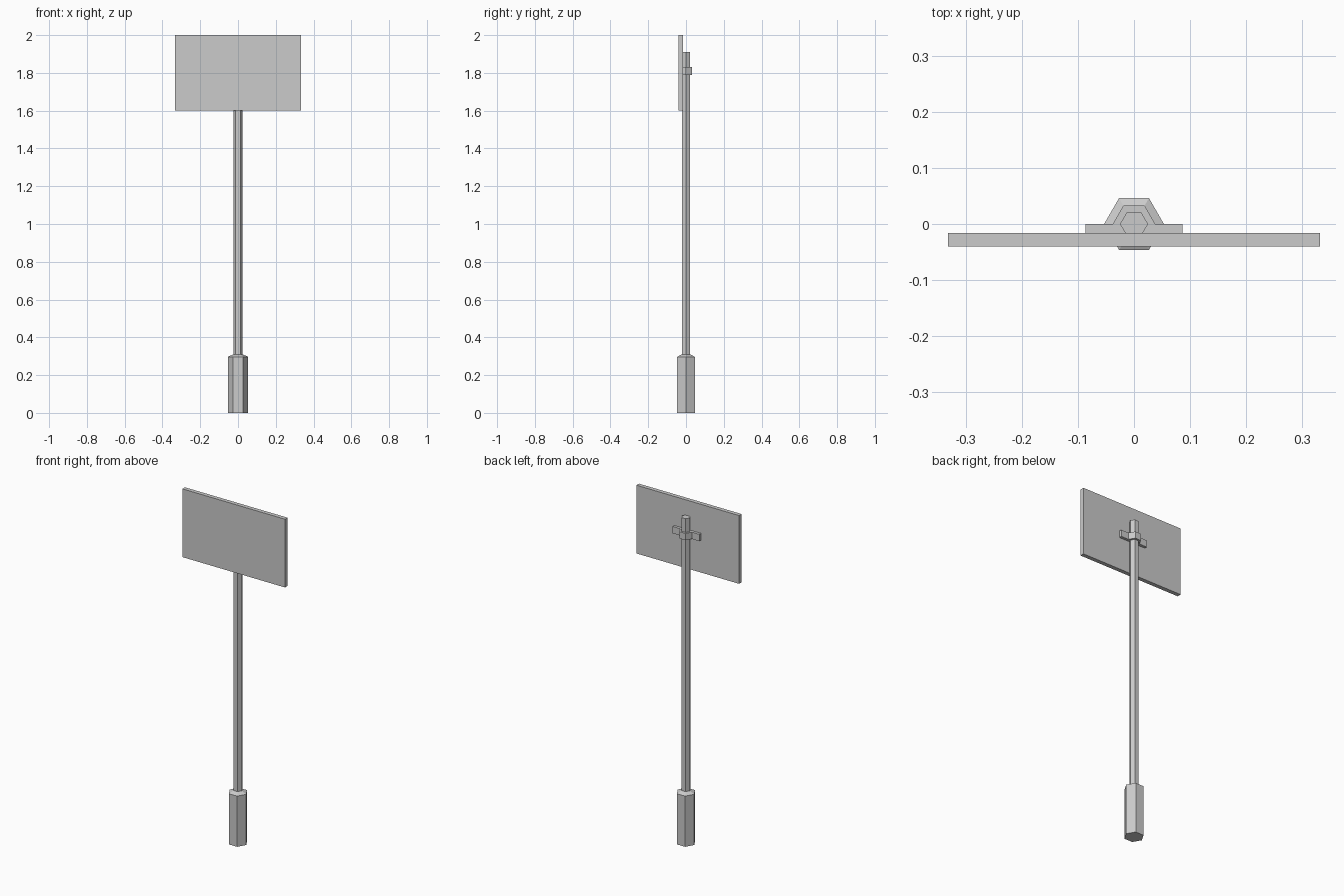
import bpy
import bmesh
from math import cos, sin, pi

old = bpy.data.objects.get("Cube")
if old:
    bpy.data.objects.remove(old, do_unlink=True)

grey = bpy.data.materials.new("light_grey")
grey.use_nodes = True
grey.diffuse_color = (0.6, 0.6, 0.6, 1)
grey.node_tree.nodes["Principled BSDF"].inputs["Base Color"].default_value = (0.6, 0.6, 0.6, 1)


def hexagon(radius):
    """Hexagon with corners on the x axis and flats facing front and back."""
    return [(radius * cos(i * pi / 3), radius * sin(i * pi / 3)) for i in range(6)]


def loft(name, sections):
    """Join matching outlines, given as (z, outline), into a capped solid."""
    bm = bmesh.new()
    rings = [[bm.verts.new((x, y, z)) for x, y in outline] for z, outline in sections]
    for low, high in zip(rings, rings[1:]):
        for i in range(len(low)):
            j = (i + 1) % len(low)
            bm.faces.new((low[i], low[j], high[j], high[i]))
    bm.faces.new(rings[0][::-1])
    bm.faces.new(rings[-1])
    bmesh.ops.recalc_face_normals(bm, faces=bm.faces)
    mesh = bpy.data.meshes.new(name)
    bm.to_mesh(mesh)
    bm.free()
    mesh.materials.append(grey)
    obj = bpy.data.objects.new(name, mesh)
    bpy.context.collection.objects.link(obj)
    return obj


# Base sleeve with a shallow shoulder running in to the pole
loft("base_sleeve", [(0, hexagon(0.0535)), (0.297, hexagon(0.0535)), (0.31, hexagon(0.025))])

# Pole
loft("pole", [(0.29, hexagon(0.025)), (1.91, hexagon(0.025))])

# Sign board
front, back, half = -0.04, -0.016, 0.333
loft("sign_board", [(z, [(-half, front), (half, front), (half, back), (-half, back)])
                    for z in (1.6, 2.0)])

# Clamp: flat tabs against the board and a half-hexagon band around the pole
right_half = [(0.087, back), (0.087, 0), (0.038, 0), (0.019, 0.033)]
clamp_outline = right_half + [(-x, y) for x, y in reversed(right_half)]
loft("pole_clamp", [(z, clamp_outline) for z in (1.79, 1.83)])
